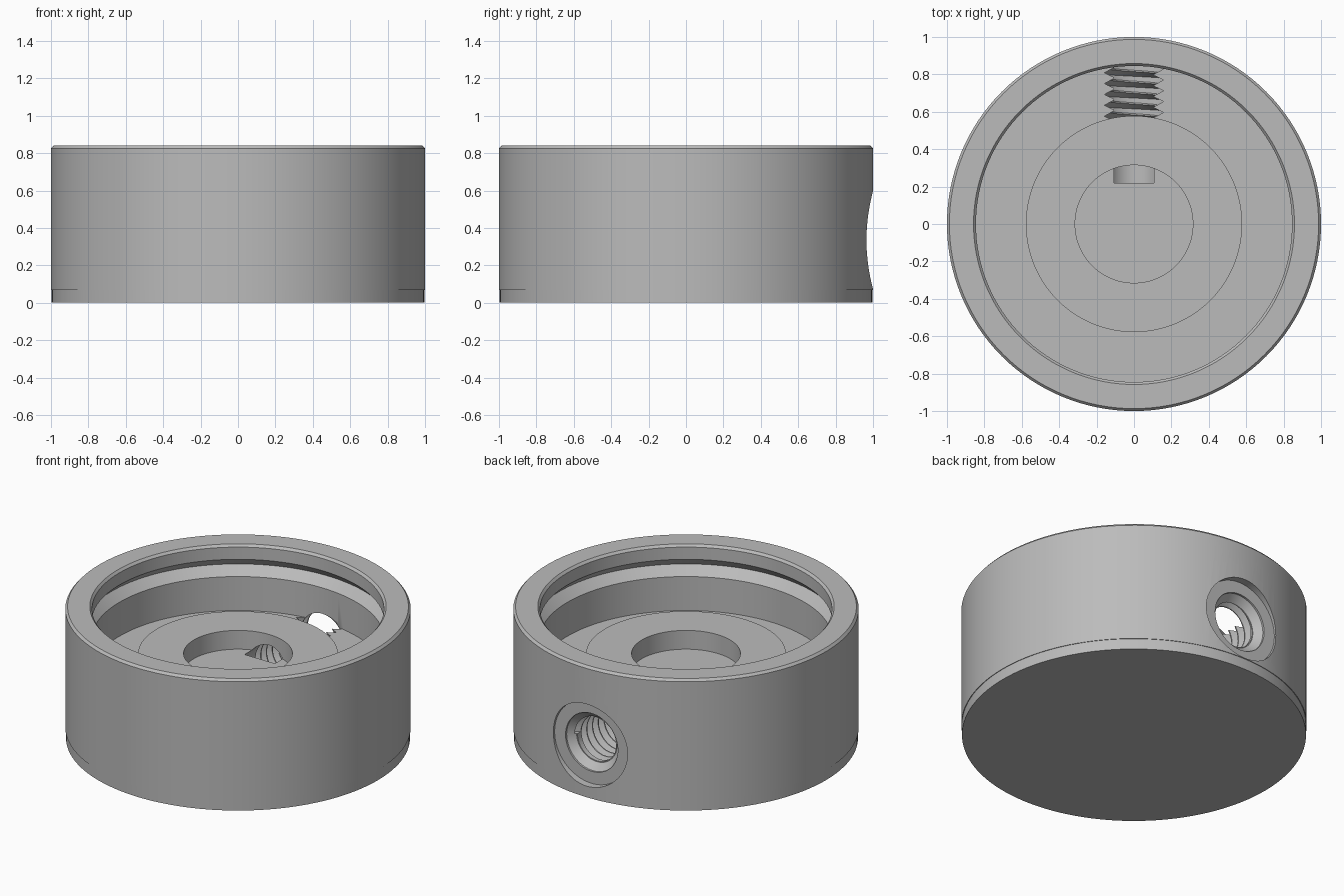
import bpy, bmesh, math
from mathutils import Matrix, Vector

if "Cube" in bpy.data.objects:
    bpy.data.objects.remove(bpy.data.objects["Cube"])

HOLE_Z = 0.335      # height of the radial screw hole axis

grey = bpy.data.materials.new("machined_grey")
grey.diffuse_color = (0.5, 0.5, 0.5, 1)
grey.use_nodes = True
grey.node_tree.nodes["Principled BSDF"].inputs["Base Color"].default_value = grey.diffuse_color


def finish(name, bm):
    bmesh.ops.recalc_face_normals(bm, faces=bm.faces)
    me = bpy.data.meshes.new(name)
    bm.to_mesh(me)
    bm.free()
    ob = bpy.data.objects.new(name, me)
    bpy.context.collection.objects.link(ob)
    me.materials.append(grey)
    return ob


def revolve(name, profile, steps):
    """Lathe a closed (radius, height) profile, both ends on the axis, about z."""
    bm = bmesh.new()
    vs = [bm.verts.new((r, 0, z)) for r, z in profile]
    es = [bm.edges.new(p) for p in zip(vs, vs[1:])]
    bmesh.ops.spin(bm, geom=vs + es, cent=(0, 0, 0), axis=(0, 0, 1),
                   angle=math.tau, steps=steps)
    bmesh.ops.remove_doubles(bm, verts=bm.verts, dist=1e-5)
    return finish(name, bm)


def lay_back(ob):
    """Turn the z axis of a cutter towards +y at the hole height."""
    ob.data.transform(Matrix.Translation((0, 0, HOLE_Z)) @ Matrix.Rotation(-math.pi / 2, 4, 'X'))
    return ob


def helix_cutter(name, r_major, r_minor, y0, pitch, turns, n=32):
    """Solid screw shape made from two interleaved helices."""
    bm = bmesh.new()

    def point(r, i, shift):
        a = math.tau * i / n
        return bm.verts.new((r * math.cos(a), r * math.sin(a), y0 + pitch * (i / n + shift)))

    total = n * turns
    root = [point(r_minor, i, 0) for i in range(total + n + 1)]
    crest = [point(r_major, i, 0.5) for i in range(total + 1)]
    for i in range(total):
        bm.faces.new((root[i], root[i + 1], crest[i + 1], crest[i]))
        bm.faces.new((crest[i], crest[i + 1], root[i + n + 1], root[i + n]))
    # close both ends with fans
    ends = [bm.verts.new((0, 0, y0)), bm.verts.new((0, 0, y0 + pitch * (turns + 1)))]
    middle = y0 + pitch * turns / 2
    for e in [e for e in bm.edges if e.is_boundary]:
        tip = ends[e.verts[0].co.z > middle]
        bm.faces.new((e.verts[0], e.verts[1], tip))
    return finish(name, bm)


# Round housing: base step, rim chamfers, V groove, raised hub and centre bore
body = revolve("round_housing", [
    (0, 0), (0.996, 0), (0.996, 0.068), (1, 0.068), (1, 0.825), (0.987, 0.84),
    (0.858, 0.84), (0.845, 0.825), (0.845, 0.747), (0.9, 0.692), (0.845, 0.637),
    (0.845, 0.42), (0.578, 0.42), (0.578, 0.54), (0.315, 0.54), (0.315, 0.42), (0, 0.42)], 128)

# Cutters for the radial hole: spotface with lead-in, blind drill, thread
cutters = [
    lay_back(revolve("spotface_cutter", [
        (0, 0.9), (0.143, 0.9), (0.185, 0.94), (0.185, 0.952), (0.262, 0.952), (0.262, 1.2), (0, 1.2)], 64)),
    lay_back(revolve("drill_cutter", [(0, 0.22), (0.137, 0.22), (0.137, 1.1), (0, 1.1)], 48)),
    lay_back(helix_cutter("thread_cutter", 0.18, 0.131, 0.34, 0.058, 9)),
]
for c in cutters:
    mod = body.modifiers.new(c.name, 'BOOLEAN')
    mod.operation = 'DIFFERENCE'
    mod.solver = 'EXACT'
    mod.object = c

# Bake the cuts and remove the helpers
bpy.context.view_layer.objects.active = body
body.select_set(True)
for mod in list(body.modifiers):
    bpy.ops.object.modifier_apply(modifier=mod.name)
for c in cutters:
    bpy.data.objects.remove(c)
bpy.ops.object.shade_smooth_by_angle(angle=math.radians(25))
